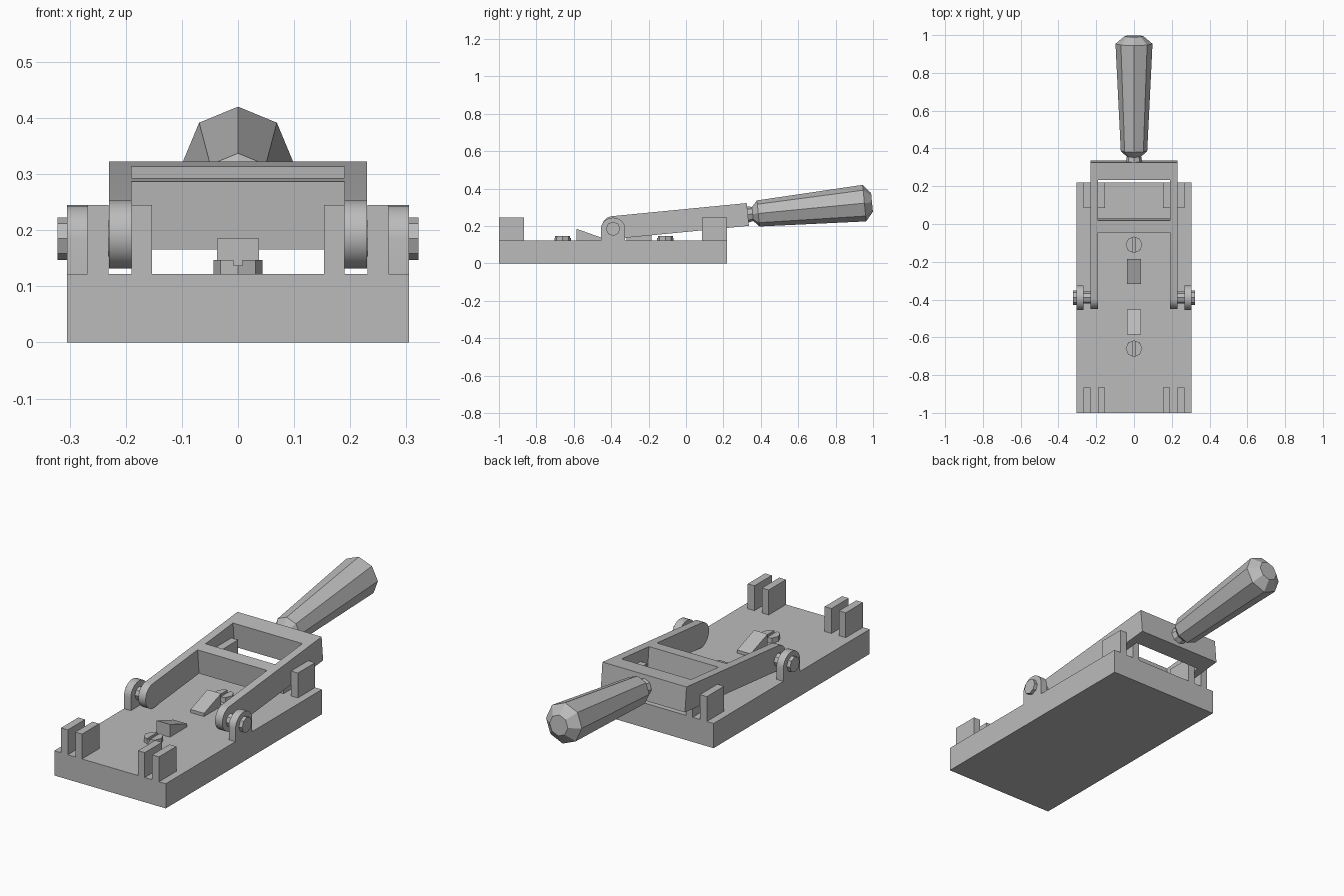
import bpy, bmesh
from math import pi, cos, sin, radians
from mathutils import Matrix, Vector

cube = bpy.data.objects.get("Cube")
if cube:
    bpy.data.objects.remove(cube, do_unlink=True)

grey = bpy.data.materials.new("plain_grey")
grey.use_nodes = True
grey.diffuse_color = (0.5, 0.5, 0.5, 1)
grey.node_tree.nodes["Principled BSDF"].inputs["Base Color"].default_value = (0.5, 0.5, 0.5, 1)


def finish(name, bm, matrix=None, smooth=False):
    if matrix:
        bm.transform(matrix)
    bmesh.ops.recalc_face_normals(bm, faces=bm.faces)
    mesh = bpy.data.meshes.new(name)
    bm.to_mesh(mesh)
    bm.free()
    mesh.materials.append(grey)
    obj = bpy.data.objects.new(name, mesh)
    bpy.context.collection.objects.link(obj)
    if smooth:
        bpy.ops.object.select_all(action='DESELECT')
        obj.select_set(True)
        bpy.context.view_layer.objects.active = obj
        bpy.ops.object.shade_smooth_by_angle(angle=radians(30))
    return obj


def prism(name, outline, lo, hi, axis, matrix=None, smooth=False):
    """Extrude an outline: (y, z) points along x, or (x, y) points along z."""
    bm = bmesh.new()
    place = (lambda p, d: (d, *p)) if axis == 'x' else (lambda p, d: (*p, d))
    face = bm.faces.new([bm.verts.new(place(p, lo)) for p in outline])
    new = bmesh.ops.extrude_face_region(bm, geom=[face])["geom"]
    bmesh.ops.translate(bm, vec=Vector(place((0, 0), hi - lo)),
                        verts=[v for v in new if isinstance(v, bmesh.types.BMVert)])
    return finish(name, bm, matrix, smooth)


def box(name, x0, x1, y0, y1, z0, z1, matrix=None):
    return prism(name, [(x0, y0), (x1, y0), (x1, y1), (x0, y1)], z0, z1, 'z', matrix)


def arc(cx, cy, r, start, end, steps):
    return [(cx + r * cos(start + (end - start) * i / steps),
             cy + r * sin(start + (end - start) * i / steps)) for i in range(steps + 1)]


def octagon(cx, cy, r):
    return arc(cx, cy, r, 0, 2 * pi, 8)[:-1]


TOP = 0.122          # top of the base
PIVOT_Y, PIVOT_Z = -0.39, 0.185

# Base slab
box("base", -0.305, 0.305, -1, 0.22, 0, TOP)

# Contact clips, hinge ears and pivot bolts on both sides
for side, s in (("left", 1), ("right", -1)):
    for end, y0 in (("front", -1), ("back", 0.085)):
        for place, x in (("inner", 0.153), ("outer", 0.231)):
            x0, x1 = sorted((s * x, s * (x + 0.037)))
            box(f"{end}_{side}_{place}_clip", x0, x1, y0, y0 + 0.135, TOP, 0.245)

    ear = [(PIVOT_Y - 0.065, TOP), (PIVOT_Y + 0.065, TOP)]
    ear += [(PIVOT_Y + 0.065 * cos(a), PIVOT_Z + 0.06 * sin(a))
            for a in (pi * i / 12 for i in range(13))]
    prism(f"{side}_hinge_ear", ear, s * 0.268, s * 0.305, 'x', smooth=True)
    prism(f"{side}_pivot_shaft", octagon(PIVOT_Y, PIVOT_Z, 0.032), s * 0.2, s * 0.3, 'x')
    prism(f"{side}_pivot_head", octagon(PIVOT_Y, PIVOT_Z, 0.038), s * 0.3, s * 0.322, 'x')

# Terminal wedges and slotted screws, mirrored about the pivot line
for end, s in (("front", -1), ("back", 1)):
    mid = -0.385
    low, high = mid + s * 0.067, mid + s * 0.2
    prism(f"{end}_wedge", [(low, TOP), (high, TOP), (high, 0.185), (low, 0.138)],
          -0.037, 0.037, 'x')
    y = mid + s * 0.275
    prism(f"{end}_screw", octagon(0, y, 0.044), TOP, 0.137, 'z')
    for side, t in (("left", 1), ("right", -1)):
        half = [(0.008, -0.041), (0.031, -0.031), (0.044, 0), (0.031, 0.031), (0.008, 0.041)]
        prism(f"{end}_screw_{side}_half", [(t * px, y + py) for px, py in half],
              0.137, 0.147, 'z')

# Swinging frame, built along y and tilted about the pivot
tilt = Matrix.Translation((0, PIVOT_Y, 0.192)) @ Matrix.Rotation(radians(5.55), 4, 'X')
R, LENGTH = 0.061, 0.724
arm = arc(0, 0, R, pi / 2, 3 * pi / 2, 14) + [(LENGTH, -R), (LENGTH, R)]
for side, s in (("left", 1), ("right", -1)):
    prism(f"{side}_blade_arm", arm, s * 0.19, s * 0.23, 'x', tilt, smooth=True)
box("middle_crossbar", -0.19, 0.19, 0.353, 0.416, -R, R, tilt)
box("rear_crossbar", -0.19, 0.19, 0.631, LENGTH, -R, R, tilt)

# Eight-sided handle: rings of (distance along the axis, radius)
bm = bmesh.new()
rings = []
for d, r in ((0.715, 0.045), (0.75, 0.038), (0.78, 0.07), (1.35, 0.098), (1.391, 0.05)):
    rings.append([bm.verts.new((x, d, z)) for x, z in octagon(0, 0, r)])
for a, b in zip(rings, rings[1:]):
    for i in range(8):
        j = (i + 1) % 8
        bm.faces.new((a[i], a[j], b[j], b[i]))
bm.faces.new(rings[0])
bm.faces.new(rings[-1])
finish("handle", bm, tilt)
